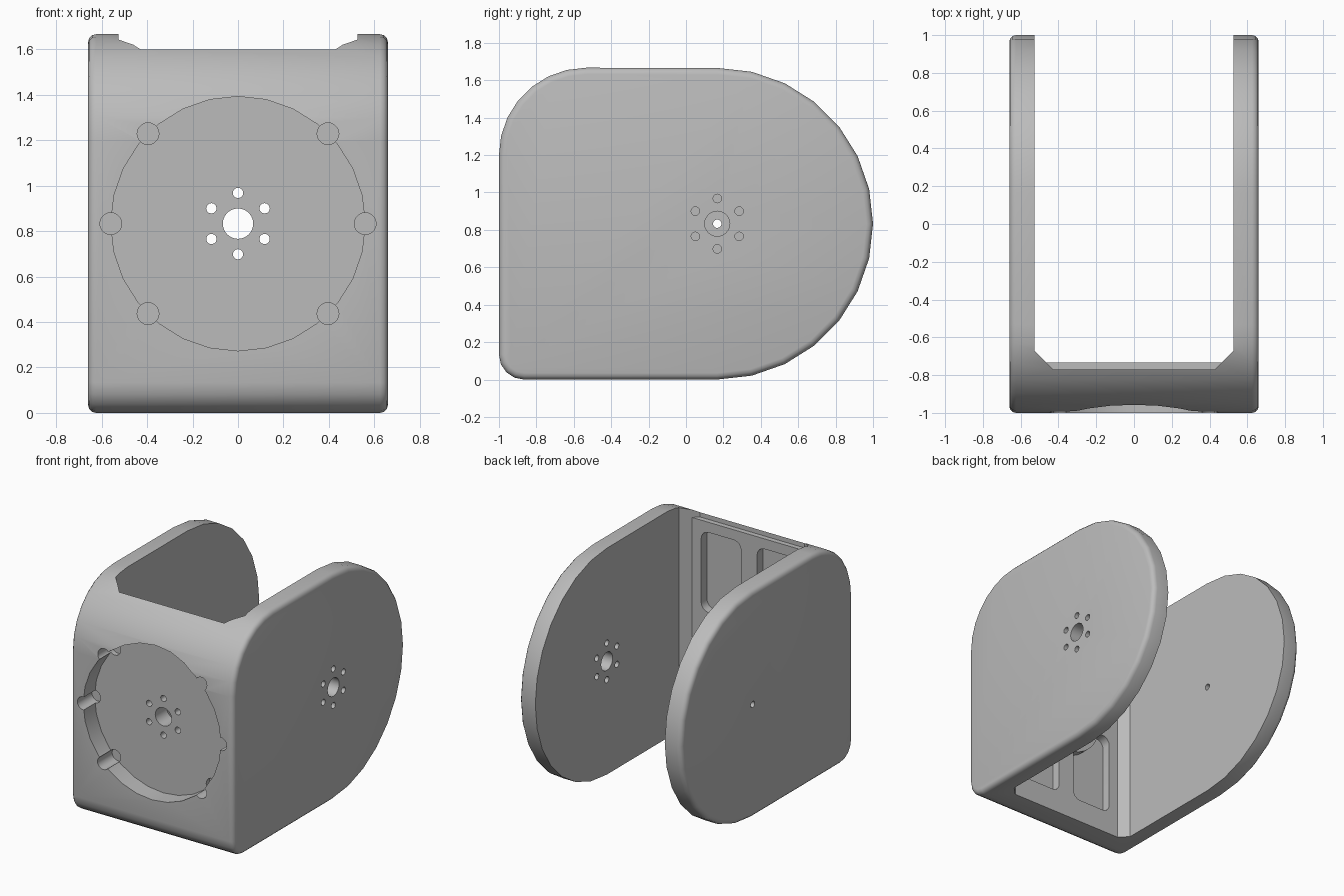
import bpy, bmesh, math
from mathutils import Matrix

cube = bpy.data.objects.get("Cube")
if cube:
    bpy.data.objects.remove(cube)

grey = bpy.data.materials.new("plain grey")
grey.use_nodes = True
colour = (0.5, 0.5, 0.5, 1)
grey.diffuse_color = colour
grey.node_tree.nodes["Principled BSDF"].inputs["Base Color"].default_value = colour

W, INNER, MID = 0.66, 0.527, 0.833
FRONT, WALL_BACK, PIVOT = -1.0, -0.733, 0.167


def arc(cx, cy, r, start, end, steps):
    angles = [math.radians(start + (end - start) * i / steps) for i in range(steps + 1)]
    return [(cx + r * math.cos(a), cy + r * math.sin(a)) for a in angles]


def prism(name, points, low, high, axis, rim=0):
    """Extrude a 2D outline along an axis; rim rounds the edges of both end caps."""
    place = {"X": lambda p, d: (d, p[0], p[1]),
             "Y": lambda p, d: (p[0], d, p[1]),
             "Z": lambda p, d: (p[0], p[1], d)}[axis]
    bm = bmesh.new()
    a = [bm.verts.new(place(p, low)) for p in points]
    b = [bm.verts.new(place(p, high)) for p in points]
    n = len(points)
    caps = [bm.faces.new(a), bm.faces.new(b)]
    for i in range(n):
        bm.faces.new((a[i], a[(i + 1) % n], b[(i + 1) % n], b[i]))
    bmesh.ops.recalc_face_normals(bm, faces=bm.faces)
    if rim:
        edges = list({e for f in caps for e in f.edges})
        bmesh.ops.bevel(bm, geom=edges, offset=rim, segments=3, profile=0.5,
                        affect='EDGES', clamp_overlap=True)
    mesh = bpy.data.meshes.new(name)
    bm.to_mesh(mesh)
    bm.free()
    obj = bpy.data.objects.new(name, mesh)
    mesh.materials.append(grey)
    bpy.context.collection.objects.link(obj)
    return obj


def cut(target, cutter):
    cutter.hide_render = True
    mod = target.modifiers.new("cut", 'BOOLEAN')
    mod.operation, mod.solver, mod.object = 'DIFFERENCE', 'EXACT', cutter
    bpy.context.view_layer.objects.active = target
    bpy.ops.object.modifier_apply(modifier=mod.name)
    bpy.data.objects.remove(cutter)


def drill(target, u, v, r, low, high, axis, steps=20):
    cut(target, prism("drill", arc(u, v, r, 0, 360, steps)[:-1], low, high, axis))


def horn_holes(target, u, low, high, axis):
    """Centre hole with a ring of six screw holes."""
    drill(target, u, MID, 0.067, low, high, axis, 24)
    for x, z in arc(u, MID, 0.135, 30, 330, 5):
        drill(target, x, z, 0.023, low, high, axis, 12)


def rounded_box(x0, x1, z0, z1, r):
    return (arc(x1 - r, z1 - r, r, 0, 90, 4) + arc(x0 + r, z1 - r, r, 90, 180, 4)
            + arc(x0 + r, z0 + r, r, 180, 270, 4) + arc(x1 - r, z0 + r, r, 270, 360, 4))


def opening(back, low):
    """Gap between the cheeks with chamfered front corners."""
    x = INNER - (-0.67 - back)
    outline = [(-INNER, 2), (-INNER, -0.67), (-x, back), (x, back), (INNER, -0.67), (INNER, 2)]
    return prism("opening", outline, low, 2, "Z")


# Bracket body: side outline extruded across the width
side = (arc(PIVOT, MID, MID, -90, 90, 14) + arc(-0.533, 1.2, 0.467, 90, 180, 7)
        + arc(-0.867, 0.133, 0.133, 180, 270, 4))
body = prism("bracket_body", side, -W, W, "X", rim=0.035)

# Gap between cheeks, with a small ledge along the top of the front wall
cut(body, opening(WALL_BACK, -1))
cut(body, opening(-0.77, 1.565))

# Round recess in the front wall with six deeper screw bores on its rim
drill(body, 0, MID, 0.56, -1.2, -0.867, "Y", 28)
for angle in (0, 45, 135, 180, 225, 315):
    a = math.radians(angle)
    drill(body, 0.56 * math.cos(a), MID + 0.56 * math.sin(a), 0.048, -1.2, -0.83, "Y")

# Four pockets behind the front wall, trimmed by a round centre boss
for x0, x1 in ((-0.39, -0.065), (0.065, 0.39)):
    for z0, z1 in ((0.17, 0.77), (0.90, 1.49)):
        pocket = prism("pocket", rounded_box(x0, x1, z0, z1, 0.06), -0.80, -0.6, "Y")
        boss = prism("boss", arc(0, MID, 0.3, 0, 360, 32)[:-1], -1, -0.5, "Y")
        cut(pocket, boss)
        cut(body, pocket)

# Mounting holes in the front wall and the left cheek, pivot hole in the right cheek
horn_holes(body, 0, -1.2, -0.6, "Y")
horn_holes(body, PIVOT, 0.4, 0.8, "X")
drill(body, PIVOT, MID, 0.023, -0.8, -0.4, "X", 12)

# Smooth the rounded surfaces, keep machined edges crisp
bpy.ops.object.select_all(action='DESELECT')
body.select_set(True)
bpy.context.view_layer.objects.active = body
bpy.ops.object.shade_smooth_by_angle(angle=math.radians(32))
